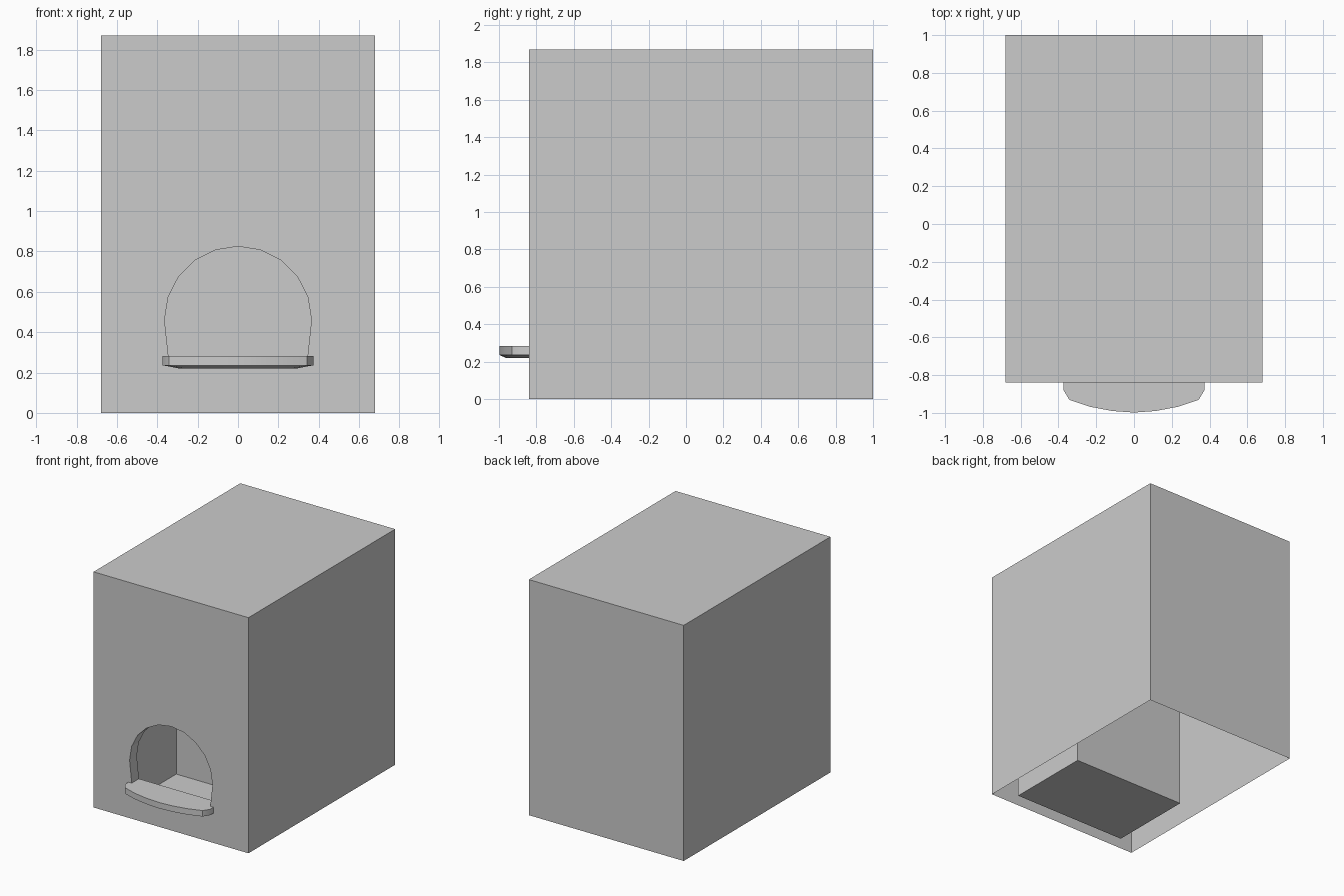
import bpy, bmesh, math

if "Cube" in bpy.data.objects:
    bpy.data.objects.remove(bpy.data.objects["Cube"])

W, FRONT, BACK, TOP = 0.68, -0.84, 1.0, 1.87     # outer case
CW, CF, CB, CZ0, CZ1 = 0.5, -0.75, -0.06, 0.015, 0.97   # inner chamber
SILL = 0.283

# Arched doorway outline (x, z), facets of a 20-sided circle standing on the sill
R, CZ = 0.364, 0.461
ARCH = [(0.345, SILL)]
ARCH += [(R * math.cos(math.radians(a)), CZ + R * math.sin(math.radians(a))) for a in range(0, 181, 18)]
ARCH += [(-0.345, SILL)]


def finish(bm, name, flip=False):
    bmesh.ops.remove_doubles(bm, verts=bm.verts, dist=0.0001)
    bmesh.ops.recalc_face_normals(bm, faces=bm.faces)
    if flip:
        bmesh.ops.reverse_faces(bm, faces=bm.faces)
    mesh = bpy.data.meshes.new(name)
    bm.to_mesh(mesh)
    bm.free()
    obj = bpy.data.objects.new(name, mesh)
    bpy.context.collection.objects.link(obj)
    return obj


def loop_edges(bm, pts):
    vs = [bm.verts.new(p) for p in pts]
    return [bm.edges.new((vs[i], vs[(i + 1) % len(vs)])) for i in range(len(vs))]


def sheet_box(name, w, y0, y1, z0, z1, floor, flip):
    """Thin-walled box whose front wall has the arched doorway cut in it."""
    bm = bmesh.new()
    rect = [(-w, z0), (w, z0), (w, z1), (-w, z1)]
    f = [(x, y0, z) for x, z in rect]
    b = [(x, y1, z) for x, z in rect]
    bm.faces.new([bm.verts.new(p) for p in b])
    for i in range(0 if floor else 1, 4):
        j = (i + 1) % 4
        bm.faces.new([bm.verts.new(p) for p in (f[i], f[j], b[j], b[i])])
    edges = loop_edges(bm, f) + loop_edges(bm, [(x, y0, z) for x, z in ARCH])
    bmesh.ops.triangle_fill(bm, edges=edges, use_beauty=True, normal=(0, -1, 0))
    return finish(bm, name, flip)


# Outer case, open underneath, and the chamber behind the doorway
sheet_box("outer_case", W, FRONT, BACK, 0, TOP, False, False)
sheet_box("inner_chamber", CW, CF, CB, CZ0, CZ1, True, True)

# Arched lining joining case and chamber
bm = bmesh.new()
for (xa, za), (xb, zb) in zip(ARCH, ARCH[1:]):
    bm.faces.new([bm.verts.new(p) for p in
                  ((xa, FRONT, za), (xb, FRONT, zb), (xb, CF, zb), (xa, CF, za))])
finish(bm, "doorway_lining", True)

# Bowed sill shelf with an eased underside
half = [(0.115, -0.99), (0.235, -0.967), (0.342, -0.931), (0.373, -0.88), (0.373, CF)]
outline = [(-x, y) for x, y in reversed(half)] + [(0, -0.998)] + half
under = [(x * 0.78, FRONT + (y - FRONT) * 0.78 if y < FRONT else y) for x, y in outline]
bm = bmesh.new()
rings = [[bm.verts.new((x, y, z)) for x, y in pts]
         for pts, z in ((under, 0.22), (outline, 0.236), (outline, SILL))]
n = len(outline)
for lo, hi in zip(rings, rings[1:]):
    for i in range(n):
        j = (i + 1) % n
        bm.faces.new((lo[i], lo[j], hi[j], hi[i]))
bm.faces.new(rings[0])
bm.faces.new(rings[-1])
shelf = finish(bm, "sill_shelf")
bpy.context.view_layer.objects.active = shelf
shelf.select_set(True)
bpy.ops.object.shade_smooth_by_angle(angle=math.radians(40))
